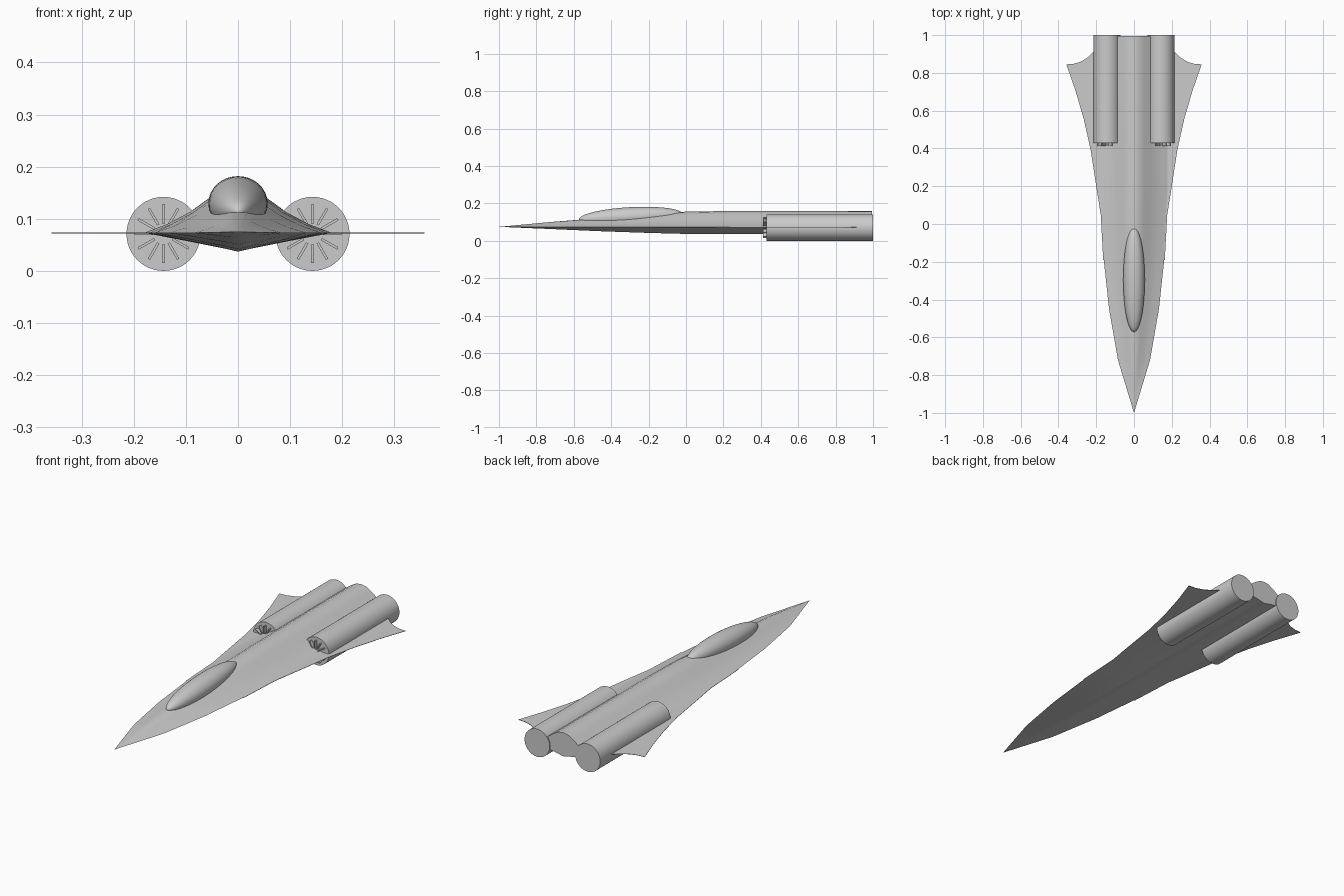
import bpy, bmesh, math
from mathutils import Matrix, Vector

if "Cube" in bpy.data.objects:
    bpy.data.objects.remove(bpy.data.objects["Cube"])

CHINE = 0.073


def make(name, bm, smooth=True, angle=30):
    bmesh.ops.recalc_face_normals(bm, faces=bm.faces)
    me = bpy.data.meshes.new(name)
    bm.to_mesh(me)
    bm.free()
    ob = bpy.data.objects.new(name, me)
    bpy.context.collection.objects.link(ob)
    if smooth:
        bpy.ops.object.select_all(action='DESELECT')
        ob.select_set(True)
        bpy.context.view_layer.objects.active = ob
        bpy.ops.object.shade_smooth_by_angle(angle=math.radians(angle))
    return ob


# Fuselage: one chined cross-section lofted along the length
upper = [(0, 1), (0.15, 0.95), (0.3, 0.78), (0.5, 0.48), (0.75, 0.2), (1, 0)]
lower = [(0.5, 0.48), (0.14, 0.84), (0, 1)]
half = upper + lower
ring = half + [(-u, v) for u, v in reversed(half[1:-1])]
signs = [1] * len(upper) + [-1] * (2 * len(lower) - 1) + [1] * (len(upper) - 1)
# y, half width, top z, keel z
stations = [(-0.72, 0.085, 0.101, 0.063), (-0.45, 0.132, 0.122, 0.051),
            (-0.19, 0.160, 0.144, 0.042), (0.0, 0.170, 0.156, 0.037),
            (0.2, 0.18, 0.159, 0.037), (0.995, 0.18, 0.160, 0.039)]
bm = bmesh.new()
nose = bm.verts.new((0, -1, CHINE + 0.002))
prev = None
for y, w, top, keel in stations:
    loop = []
    for (u, v), s in zip(ring, signs):
        z = CHINE + v * (top - CHINE if s > 0 else keel - CHINE)
        loop.append(bm.verts.new((u * w, y, z)))
    n = len(loop)
    for i in range(n):
        j = (i + 1) % n
        if prev:
            bm.faces.new((prev[i], prev[j], loop[j], loop[i]))
        else:
            bm.faces.new((nose, loop[j], loop[i]))
    prev = loop
bm.faces.new(prev)
make("fuselage", bm)

# Canopy: long ellipsoid, tilted slightly up at the rear
bm = bmesh.new()
bmesh.ops.create_uvsphere(bm, u_segments=32, v_segments=32, radius=1)
mat = (Matrix.Translation((0, -0.295, 0.129))
       @ Matrix.Rotation(math.radians(3), 4, 'X')
       @ Matrix.Diagonal((0.057, 0.277, 0.051, 1))
       @ Matrix.Rotation(math.pi / 2, 4, 'X'))
bm.transform(mat)
make("canopy", bm)

# Wings: thin flat plates with a curved leading and trailing edge
outline = [(0.10, -0.19), (0.163, -0.19), (0.176, 0.05), (0.197, 0.18),
           (0.230, 0.395), (0.266, 0.555), (0.308, 0.70), (0.358, 0.845),
           (0.318, 0.848), (0.28, 0.86), (0.245, 0.882), (0.215, 0.91),
           (0.16, 0.95), (0.10, 0.95)]
for side, label in ((1, "right"), (-1, "left")):
    bm = bmesh.new()
    face = bm.faces.new([bm.verts.new((side * x, y, CHINE - 0.0008))
                         for x, y in outline])
    ext = bmesh.ops.extrude_face_region(bm, geom=[face])
    bmesh.ops.translate(bm, vec=(0, 0, 0.0016),
                        verts=[g for g in ext["geom"]
                               if isinstance(g, bmesh.types.BMVert)])
    make(label + "_wing", bm, smooth=False)

    # Engine barrel
    cx, cz, r = side * 0.143, 0.071, 0.071
    bm = bmesh.new()
    bmesh.ops.create_cone(bm, cap_ends=True, segments=48, radius1=r, radius2=r,
                          depth=0.57,
                          matrix=Matrix.Translation((cx, 0.715, cz))
                          @ Matrix.Rotation(math.pi / 2, 4, 'X'))
    make(label + "_engine", bm)

    # Radial intake vanes in front of the barrel
    bm = bmesh.new()
    for k in range(12):
        bmesh.ops.create_cube(
            bm, size=1,
            matrix=Matrix.Translation((cx, 0.422, cz))
            @ Matrix.Rotation(k * math.pi / 6, 4, 'Y')
            @ Matrix.Translation((0, 0, 0.038))
            @ Matrix.Diagonal((0.005, 0.02, 0.036, 1)))
    make(label + "_intake_vanes", bm, smooth=False)
